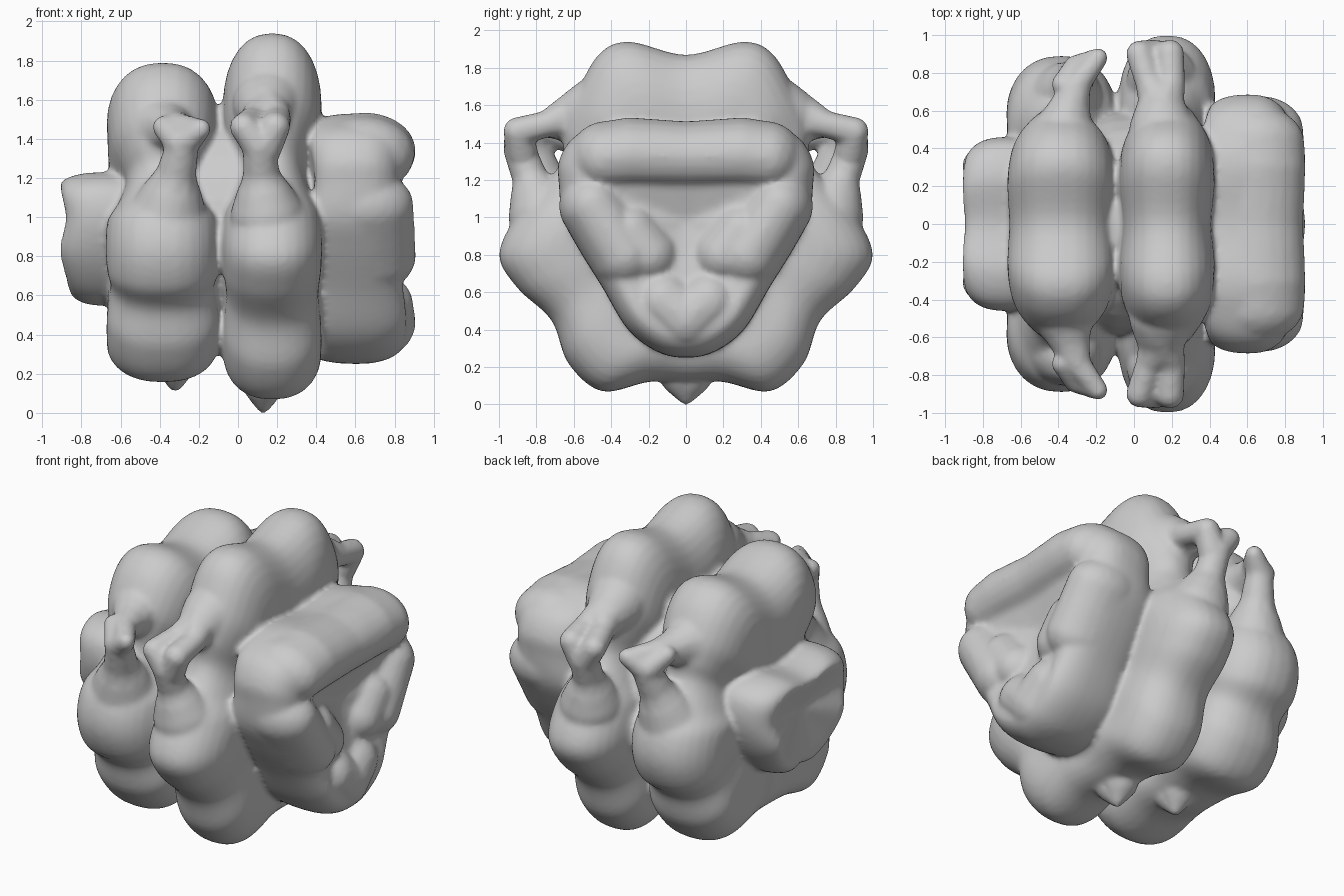
import bpy, bmesh, math
from mathutils import Vector, Matrix

if "Cube" in bpy.data.objects:
    bpy.data.objects.remove(bpy.data.objects["Cube"])

bm = bmesh.new()


def spline(pts, steps):
    """Closed Catmull-Rom through the control points."""
    out, n = [], len(pts)
    for i in range(n):
        a, b, c, d = (Vector(pts[(i + k) % n]) for k in (-1, 0, 1, 2))
        for s in range(steps):
            t = s / steps
            out.append(0.5 * (2 * b + (c - a) * t + (2 * a - 5 * b + 4 * c - d) * t * t
                              + (3 * b - a - 3 * c + d) * t ** 3))
    return out


def slab(xc, zc, half, depth, dent=(0, 0), skew=0.0, rings=14):
    """Lobed wheel across x; half holds (y, z, half width) from top to bottom."""
    full = half + [(-y, z, w) for y, z, w in reversed(half[1:-1])]
    outline = spline(full, 6)
    mean = sum(p[2] for p in outline) / len(outline)
    rows = []

    def row(cut, f, x_of):
        # lower lobes are flatter across than upper ones
        ring = []
        for y, z, w in outline:
            s = (1 - cut * (1 - 0.35 * max(0, min(1, (zc - z) / 0.6)))) * f
            ring.append(bm.verts.new((x_of(w), y * s, zc + (z - zc) * s)))
        rows.append(ring)

    def face(side):
        d = dent[0] if side < 0 else dent[1]
        cut = depth * (1 - skew) if side < 0 else depth
        for f in ((0.05, 0.3, 0.6, 0.85) if side < 0 else (0.85, 0.6, 0.3, 0.05)):
            row(cut, f, lambda w: xc + side * (w * f + (mean - d) * (1 - f)))

    face(-1)
    for i in range(rings + 1):
        a = math.pi * (i / rings - 0.5)
        s = math.copysign(abs(math.sin(a)) ** 0.85, a)
        cut = depth * (1 - math.cos(a)) * ((1 - skew) if a < 0 else 1)
        row(cut, 1, lambda w: xc + w * s)
    face(1)
    n = len(outline)
    for r, q in zip(rows, rows[1:]):
        for j in range(n):
            k = (j + 1) % n
            bm.faces.new((r[j], r[k], q[k], q[j]))
    bm.faces.new(rows[0][::-1])
    bm.faces.new(rows[-1])


def strand(*pts, wide=1.0):
    """Tapered tube of fused balls through (x, y, z, radius), on both sides."""
    for p, q in zip(pts, pts[1:]):
        n = max(2, int((Vector(p[:3]) - Vector(q[:3])).length / 0.03))
        for i in range(n + 1):
            x, y, z, r = Vector(p).lerp(Vector(q), i / n)
            for side in (-1, 1):
                m = Matrix.Translation((x, y * side, z)) @ Matrix.Diagonal((wide, 1, 1, 1))
                bmesh.ops.create_icosphere(bm, subdivisions=3 if r > 0.15 else 2,
                                           radius=r, matrix=m)


# Large middle slab
slab(0.175, 1.0, [(0, 1.87, .235), (.3, 1.94, .25), (.46, 1.88, .25), (.58, 1.68, .24),
                  (.66, 1.5, .19), (.66, 1.32, .17), (.76, 1.17, .2), (.9, 1.02, .245),
                  (1.0, .8, .255), (.9, .62, .25), (.72, .45, .235), (.63, .22, .25),
                  (.45, .07, .25), (.2, .12, .245), (0, .12, .22)], 0.38)
# Left slab
slab(-0.385, 0.96, [(0, 1.71, .275), (.3, 1.79, .285), (.46, 1.72, .28), (.57, 1.55, .26),
                    (.62, 1.4, .21), (.63, 1.27, .19), (.73, 1.12, .23), (.85, 1.0, .28),
                    (.89, .82, .29), (.83, .64, .285), (.7, .52, .265), (.63, .32, .285),
                    (.46, .16, .285), (.2, .2, .28), (0, .19, .25)], 0.37)
# Right slab, dished on its outer face
slab(0.61, 0.98, [(0, 1.5, .24), (.3, 1.53, .25), (.48, 1.49, .25), (.61, 1.42, .24),
                  (.68, 1.3, .22), (.68, 1.18, .22), (.66, 1.0, .25), (.58, .84, .25),
                  (.45, .63, .23), (.31, .4, .25), (.15, .28, .25), (0, .25, .25)],
     0.28, dent=(0, 0.12), skew=0.5)
# Right lobes: top bar, slanted side lobes, bottom lobe
strand((.65, 0, 1.325, .19), (.65, .3, 1.335, .2), (.65, .43, 1.32, .195), wide=1.3)
strand((.66, .5, 1.06, .18), (.66, .33, .8, .19), wide=1.32)
strand((.66, .3, .92, .17), (.66, .2, .8, .17), wide=1.3)
strand((.65, .12, .55, .19), (.65, 0, .46, .2), wide=1.3)
# Left cap
slab(-0.68, 0.95, [(0, 1.19, .22), (.25, 1.23, .23), (.42, 1.16, .22), (.46, 1.0, .2),
                   (.4, .8, .23), (.27, .63, .2), (.12, .55, .18), (0, .56, .17)],
     0.25, dent=(0.06, 0))
# Core joining the slabs
bmesh.ops.create_uvsphere(bm, u_segments=32, v_segments=16, radius=0.6,
                          matrix=Matrix.Translation((0, 0, 0.97)))
# Forked loop handles
strand((.15, .48, 1.57, .18), (.14, .64, 1.52, .12), (.08, .74, 1.5, .075),
       (.03, .9, 1.46, .075), (.11, .89, 1.36, .09), (.12, .83, 1.2, .1),
       (.15, .76, 1.0, .19))
strand((.15, .62, 1.54, .12), (.2, .74, 1.5, .075), (.19, .9, 1.46, .08),
       (.14, .88, 1.36, .09))
strand((-.38, .46, 1.45, .17), (-.34, .62, 1.45, .11), (-.3, .74, 1.46, .075),
       (-.19, .88, 1.45, .055), (-.28, .82, 1.38, .085), (-.32, .75, 1.2, .11),
       (-.36, .66, 1.0, .2))
strand((-.38, .74, 1.46, .06), (-.3, .82, 1.38, .08))
# Small pointed nubs underneath
for x, z in ((.13, 0), (-.32, .11)):
    strand((x, .03, z + .15, .11), (x, 0, z + .03, .035))

bmesh.ops.recalc_face_normals(bm, faces=bm.faces)
mesh = bpy.data.meshes.new("lobed_ball")
bm.to_mesh(mesh)
bm.free()
ball = bpy.data.objects.new("lobed_ball", mesh)
bpy.context.collection.objects.link(ball)

# Fuse everything into one soft skin
fuse = ball.modifiers.new("fuse", 'REMESH')
fuse.mode = 'VOXEL'
fuse.voxel_size = 0.017
fuse.use_smooth_shade = True
soft = ball.modifiers.new("soften", 'SMOOTH')
soft.factor = 0.5
soft.iterations = 6
